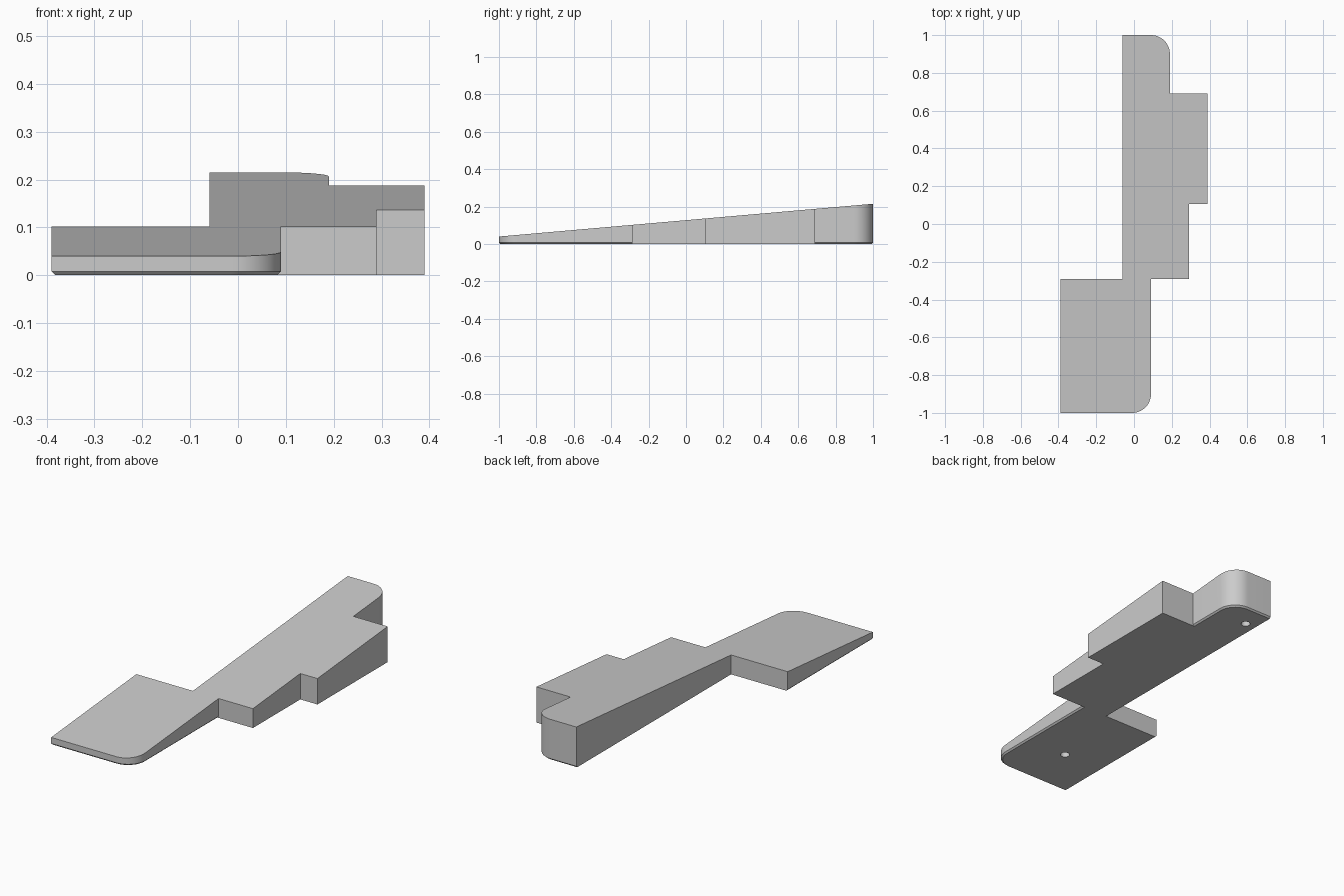
import bpy
import bmesh
import math

if "Cube" in bpy.data.objects:
    bpy.data.objects.remove(bpy.data.objects["Cube"], do_unlink=True)

CHAMFER = 0.008
FRONT_STEP, BACK_STEP = -0.29, 0.69
RADIUS = 0.1

# Single plain grey
grey = bpy.data.materials.new("plain_grey")
grey.use_nodes = True
colour = (0.6, 0.6, 0.6, 1)
grey.diffuse_color = colour
grey.node_tree.nodes["Principled BSDF"].inputs["Base Color"].default_value = colour


def arc(cx, cy, start, steps=12):
    """Quarter circle, counter-clockwise from the start angle."""
    angles = [math.radians(start + 90 * i / steps) for i in range(steps + 1)]
    return [(cx + RADIUS * math.cos(a), cy + RADIUS * math.sin(a)) for a in angles]


def top_height(y):
    return 0.04 + 0.0875 * (y + 1)


def inset(x, y):
    """Pull the end tabs in slightly at the base to form the chamfer."""
    if y <= FRONT_STEP and (x < -0.2 or x < 0.1 and x > -0.05):
        x = -0.15 + (x + 0.15) * (1 - CHAMFER / 0.24)
    if y >= BACK_STEP and x > 0 and x < 0.2:
        x -= CHAMFER * x / 0.19
    if y < -0.85:
        y += CHAMFER * (-0.85 - y) / 0.15
    if y > 0.85:
        y -= CHAMFER * (y - 0.85) / 0.15
    return x, y


# Stepped plan outline with two rounded corners
outline = [(-0.39, -1)] + arc(-0.01, -0.9, -90)
outline += [(0.09, FRONT_STEP), (0.29, FRONT_STEP), (0.29, 0.105),
            (0.39, 0.105), (0.39, BACK_STEP), (0.19, BACK_STEP)]
outline += arc(0.09, 0.9, 0)
outline += [(-0.06, 1), (-0.06, FRONT_STEP), (-0.39, FRONT_STEP)]

# Wedge body: base ring, chamfer ring and sloping top ring
bm = bmesh.new()
base = [bm.verts.new((*inset(x, y), 0)) for x, y in outline]
middle = [bm.verts.new((x, y, CHAMFER)) for x, y in outline]
top = [bm.verts.new((x, y, top_height(y))) for x, y in outline]
bm.faces.new(base[::-1])
bm.faces.new(top)
for low, high in ((base, middle), (middle, top)):
    for i in range(len(outline)):
        j = (i + 1) % len(outline)
        bm.faces.new((low[i], low[j], high[j], high[i]))
bmesh.ops.recalc_face_normals(bm, faces=bm.faces)
mesh = bpy.data.meshes.new("wedge_body")
bm.to_mesh(mesh)
bm.free()
mesh.materials.append(grey)
body = bpy.data.objects.new("wedge_body", mesh)
bpy.context.collection.objects.link(body)

# Two blind holes in the underside
for name, x, y in (("front_hole", -0.15, -0.72), ("back_hole", 0, 0.875)):
    bpy.ops.mesh.primitive_cylinder_add(vertices=24, radius=0.023, depth=0.08,
                                        location=(x, y, 0))
    cutter = bpy.context.object
    cutter.name = name
    cutter.hide_render = True
    cutter.data.materials.append(grey)
    bpy.context.view_layer.objects.active = body
    cut = body.modifiers.new(name, 'BOOLEAN')
    cut.operation = 'DIFFERENCE'
    cut.solver = 'EXACT'
    cut.object = cutter
    bpy.ops.object.modifier_apply(modifier=cut.name)
    bpy.data.objects.remove(cutter, do_unlink=True)

# Smooth rounded corners, crisp edges elsewhere
bpy.ops.object.select_all(action='DESELECT')
body.select_set(True)
bpy.context.view_layer.objects.active = body
bpy.ops.object.shade_smooth_by_angle(angle=math.radians(25))
